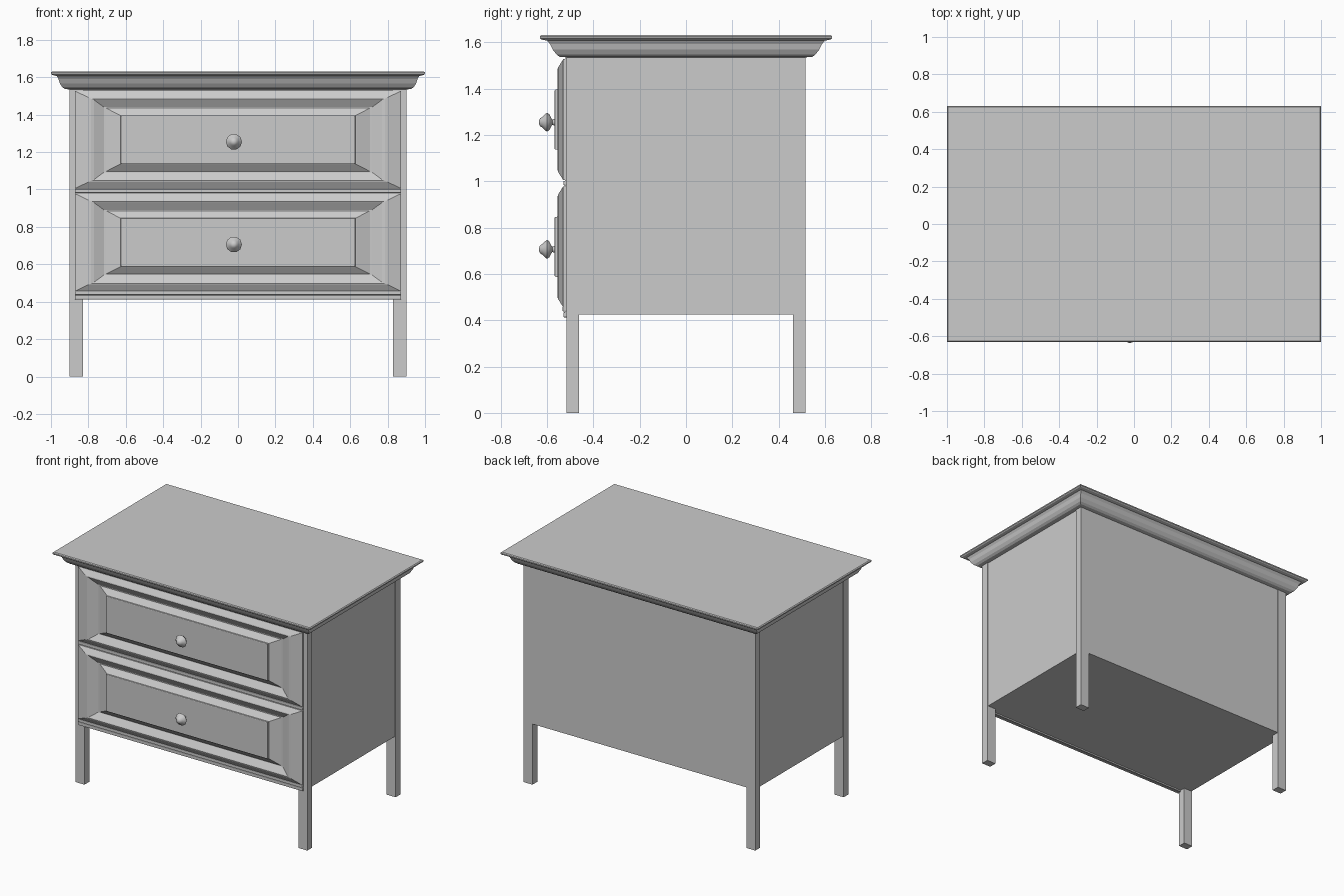
import bpy, bmesh, math
from mathutils import Matrix

cube = bpy.data.objects.get("Cube")
if cube:
    bpy.data.objects.remove(cube)

grey = bpy.data.materials.new("light_grey")
grey.use_nodes = True
grey.diffuse_color = (0.6, 0.6, 0.6, 1)
grey.node_tree.nodes["Principled BSDF"].inputs["Base Color"].default_value = grey.diffuse_color

# Forward-facing parts are lofted along z, then turned so that +z points to -y
TO_FRONT = Matrix.Rotation(math.radians(90), 4, 'X')


def finish(name, bm, matrix=Matrix()):
    bm.transform(matrix)
    bmesh.ops.recalc_face_normals(bm, faces=bm.faces)
    mesh = bpy.data.meshes.new(name)
    bm.to_mesh(mesh)
    bm.free()
    mesh.materials.append(grey)
    obj = bpy.data.objects.new(name, mesh)
    bpy.context.collection.objects.link(obj)
    return obj


def loft(name, rings, matrix=Matrix()):
    """Skin a list of vertex rings and cap both ends."""
    bm = bmesh.new()
    loops = [[bm.verts.new(p) for p in ring] for ring in rings]
    n = len(loops[0])
    for a, b in zip(loops, loops[1:]):
        for i in range(n):
            j = (i + 1) % n
            bm.faces.new((a[i], a[j], b[j], b[i]))
    bm.faces.new(loops[0][::-1])
    bm.faces.new(loops[-1])
    return finish(name, bm, matrix)


def rect(hx, hy, z):
    return [(-hx, -hy, z), (hx, -hy, z), (hx, hy, z), (-hx, hy, z)]


def circle(r, z, n=10):
    return [(r * math.cos(math.tau * i / n), r * math.sin(math.tau * i / n), z) for i in range(n)]


def box(name, x0, x1, y0, y1, z0, z1, bevel=0):
    bm = bmesh.new()
    bmesh.ops.create_cube(bm, size=1)
    size = Matrix.Diagonal((x1 - x0, y1 - y0, z1 - z0, 1))
    place = Matrix.Translation(((x0 + x1) / 2, (y0 + y1) / 2, (z0 + z1) / 2))
    obj = finish(name, bm, place @ size)
    if bevel:
        mod = obj.modifiers.new("soft_edges", 'BEVEL')
        mod.width = bevel
        mod.segments = 2
    return obj


# Legs
for side, sx in (("left", 1), ("right", -1)):
    for end, sy in (("front", -1), ("back", 1)):
        xs = sorted((sx * 0.83, sx * 0.90))
        ys = sorted((sy * 0.463, sy * 0.517))
        box(f"{end}_{side}_leg", *xs, *ys, 0, 1.54)

# Carcass: sides slightly recessed, back flush with the legs
box("carcass", -0.894, 0.894, -0.51, 0.516, 0.425, 1.54)

# Front frame and the rails under each drawer
box("front_frame", -0.87, 0.87, -0.523, -0.50, 0.415, 1.53)
box("middle_rail", -0.872, 0.872, -0.529, -0.51, 0.982, 1.002, 0.004)
box("bottom_rail", -0.872, 0.872, -0.529, -0.51, 0.412, 0.435, 0.004)
box("bottom_bead", -0.872, 0.872, -0.533, -0.51, 0.437, 0.458, 0.004)

# Table top with a curved moulding below it: half width, half depth, height
moulding = [(0.90, 0.517, 1.535), (0.925, 0.545, 1.537), (0.94, 0.559, 1.547),
            (0.953, 0.575, 1.568), (0.96, 0.587, 1.592), (0.97, 0.600, 1.608)]
loft("top_moulding", [rect(*p) for p in moulding])
slab = [(0.975, 0.605, 1.608), (0.993, 0.624, 1.612), (1.0, 0.631, 1.618),
        (1.0, 0.631, 1.626), (0.994, 0.625, 1.631)]
loft("table_top", [rect(*p) for p in slab])

# Drawer fronts: half width, half height, distance forward
drawer = [(0.872, 0.261, 0.51), (0.872, 0.261, 0.530), (0.80, 0.226, 0.552),
          (0.785, 0.219, 0.554), (0.77, 0.213, 0.551), (0.717, 0.174, 0.527),
          (0.705, 0.169, 0.527), (0.635, 0.133, 0.553), (0.628, 0.130, 0.555),
          (0.626, 0.129, 0.565), (0.620, 0.126, 0.567)]
knob = [(0.022, 0.560), (0.015, 0.569), (0.012, 0.577), (0.019, 0.582),
        (0.036, 0.590), (0.043, 0.600), (0.037, 0.608), (0.024, 0.620),
        (0.018, 0.630), (0.006, 0.635)]
for label, z in (("upper", 1.266), ("lower", 0.717)):
    loft(f"{label}_drawer", [rect(*p) for p in drawer], Matrix.Translation((0, 0, z)) @ TO_FRONT)
    pull = loft(f"{label}_knob", [circle(*p) for p in knob],
                Matrix.Translation((-0.022, 0, z - 0.011)) @ TO_FRONT)
    bpy.context.view_layer.objects.active = pull
    pull.select_set(True)
    bpy.ops.object.shade_smooth_by_angle(angle=math.radians(40))
    pull.select_set(False)
